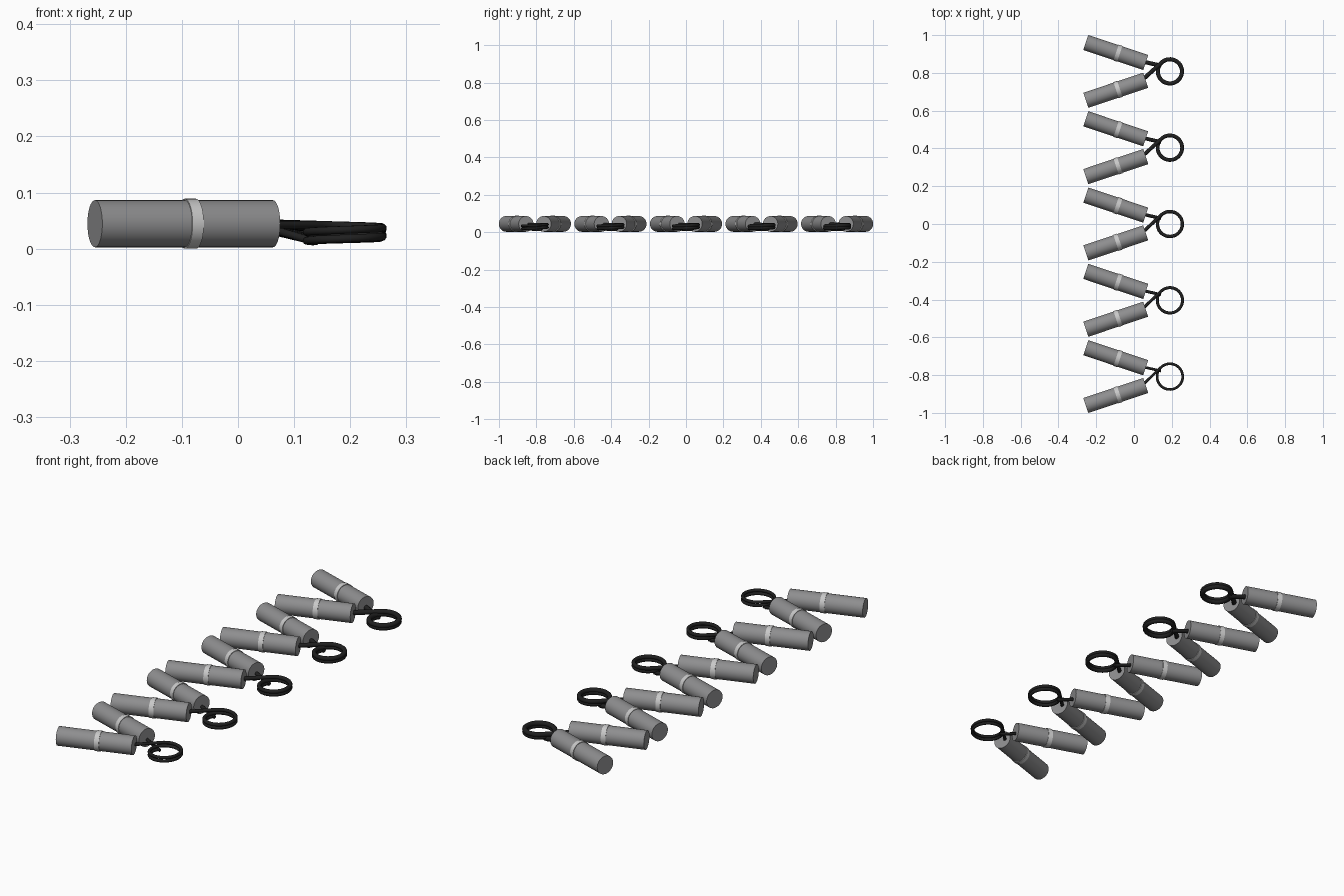
import bpy, math
from mathutils import Vector

if "Cube" in bpy.data.objects:
    bpy.data.objects.remove(bpy.data.objects["Cube"])


def material(name, c):
    m = bpy.data.materials.new(name)
    m.diffuse_color = (*c, 1)
    m.use_nodes = True
    m.node_tree.nodes["Principled BSDF"].inputs["Base Color"].default_value = m.diffuse_color
    return m


GREY = material("grip grey", (0.27, 0.27, 0.275))
PALE = material("band pale grey", (0.58, 0.58, 0.58))
BLACK = material("spring black", (0.014, 0.014, 0.014))

ZC = 0.0445          # height of the grip axis


def cylinder(name, a, b, radius, mat):
    a, b = Vector(a), Vector(b)
    d = b - a
    bpy.ops.mesh.primitive_cylinder_add(vertices=40, radius=radius, depth=d.length,
                                        location=(a + b) / 2,
                                        rotation=d.to_track_quat('Z', 'Y').to_euler())
    ob = bpy.context.object
    ob.name = name
    ob.data.materials.append(mat)
    bpy.ops.object.shade_smooth_by_angle(angle=math.radians(35))


def wire(name, paths, radius, y):
    cu = bpy.data.curves.new(name, 'CURVE')
    cu.dimensions = '3D'
    cu.bevel_depth = radius
    cu.bevel_resolution = 3
    cu.use_fill_caps = True
    for pts in paths:
        sp = cu.splines.new('POLY')
        sp.points.add(len(pts) - 1)
        for p, q in zip(sp.points, pts):
            p.co = (*q, 1)
    cu.materials.append(BLACK)
    ob = bpy.data.objects.new(name, cu)
    ob.location.y = y
    bpy.context.collection.objects.link(ob)


for i in range(5):
    y = (i - 2) * 0.404
    # two splayed grips, each with a pale band
    for side, s in (("left", 1), ("right", -1)):
        a = Vector((-0.255, y + s * 0.153, ZC))
        b = Vector((0.062, y + s * 0.047, ZC))
        cylinder(f"{side}_grip_{i}", a, b, 0.042, GREY)
        cylinder(f"{side}_band_{i}", a.lerp(b, 0.505), a.lerp(b, 0.568), 0.0445, PALE)

    # coil spring with its two legs; wire gets thicker along the row
    r = 0.007 + i * 0.001
    R = 0.075 - r
    z_low, z_high = 0.006 + r, 0.05 - r
    n = 80
    coil = []
    for k in range(n + 1):
        t = k / n
        ang = math.radians(131 - t * 701)
        coil.append((0.19 + R * math.cos(ang), R * math.sin(ang),
                     z_high + (z_low - z_high) * t))
    leg_low = [(0.05, -0.04, 0.042)] + coil
    leg_high = [(0.05, 0.051, 0.038), (0.125, 0.034, z_low + 0.003), (0.142, 0.029, z_low)]
    wire(f"spring_{i}", [leg_low, leg_high], r, y)
